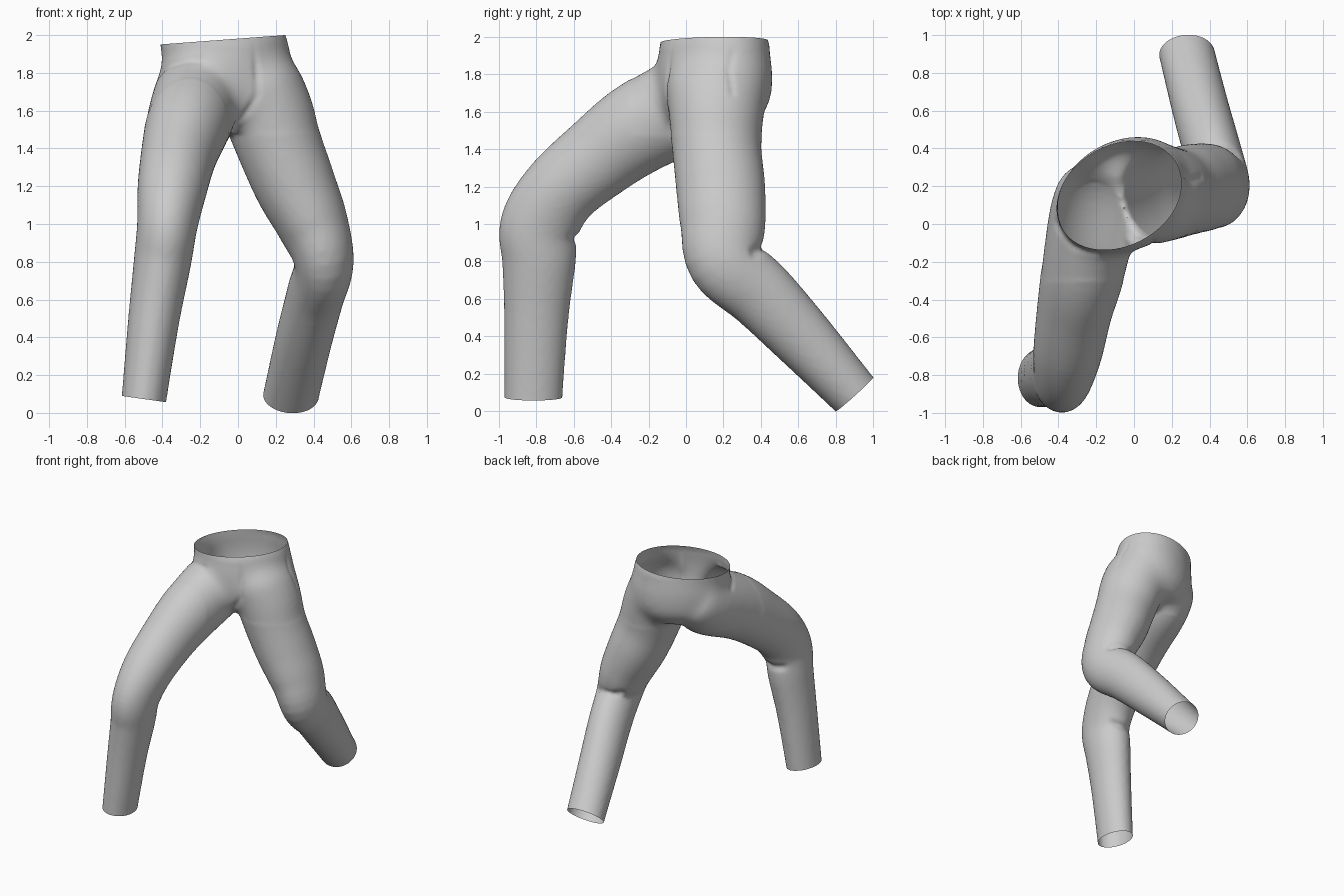
import bpy, bmesh, math
from mathutils import Vector

cube = bpy.data.objects.get("Cube")
if cube:
    bpy.data.objects.remove(cube, do_unlink=True)

SIDES = 40

# Stations: centre x, y, z, then half width across and half depth
PELVIS = [(-.09, .15, 2.08, .335, .245), (-.085, .15, 1.98, .347, .263),
          (-.07, .15, 1.9, .358, .28), (-.055, .15, 1.78, .375, .29),
          (-.03, .155, 1.64, .345, .278), (-.03, .16, 1.53, .22, .21)]
LEFT_LEG = [(.06, .16, 1.86, .19, .23), (.1, .165, 1.74, .235, .272),
            (.165, .162, 1.58, .24, .256), (.225, .165, 1.4, .226, .238),
            (.305, .185, 1.2, .215, .238), (.395, .197, 1.0, .19, .228),
            (.455, .21, .8, .158, .202), (.41, .4, .625, .152, .188),
            (.35, .62, .395, .15, .168), (.28, .9, .09, .147, .137),
            (.262, .975, .01, .147, .135)]
RIGHT_LEG = [(-.18, .19, 1.77, .22, .22), (-.215, .045, 1.665, .235, .258),
             (-.268, -.24, 1.52, .222, .247), (-.314, -.455, 1.365, .2, .224),
             (-.35, -.67, 1.18, .183, .208), (-.375, -.782, .99, .16, .212),
             (-.4, -.786, .8, .152, .197), (-.445, -.8, .5, .136, .172),
             (-.497, -.815, .08, .119, .155), (-.506, -.818, -.02, .118, .154)]


def resample(stations, steps=6):
    """Catmull-Rom interpolation through the stations."""
    rows = [Vector(s) for s in stations]
    rows = [rows[0] * 2 - rows[1]] + rows + [rows[-1] * 2 - rows[-2]]
    out = []
    for p, q, r, s in zip(rows, rows[1:], rows[2:], rows[3:]):
        for k in range(steps):
            t = k / steps
            out.append(.5 * (2 * q + (r - p) * t + (2 * p - 5 * q + 4 * r - s) * t * t
                             + (3 * q - p - 3 * r + s) * t ** 3))
    return out + [rows[-2]]


def loft(bm, stations, turn=0):
    """Closed tube of elliptical rings, square to the path."""
    rows = resample(stations)
    centres = [Vector(r[:3]) for r in rows]
    ref = Vector((math.cos(turn), math.sin(turn), 0))
    rings = []
    for i, row in enumerate(rows):
        along = (centres[min(i + 1, len(rows) - 1)] - centres[max(i - 1, 0)]).normalized()
        across = (ref - along * ref.dot(along)).normalized()
        depth = along.cross(across)
        ring = []
        for k in range(SIDES):
            a = math.tau * k / SIDES
            ring.append(bm.verts.new(centres[i] + across * math.cos(a) * row[3]
                                     + depth * math.sin(a) * row[4]))
        rings.append(ring)
    faces = [bm.faces.new(rings[0]), bm.faces.new(rings[-1])]
    for low, high in zip(rings, rings[1:]):
        for k in range(SIDES):
            n = (k + 1) % SIDES
            faces.append(bm.faces.new((low[k], low[n], high[n], high[k])))
    bmesh.ops.recalc_face_normals(bm, faces=faces)


def cut_opening(bm, point, normal, reach):
    """Trim the cloth beyond a plane, leaving an open hem."""
    point = Vector(point)
    faces = [f for f in bm.faces if (f.calc_center_median() - point).length < reach]
    geom = set(faces)
    for f in faces:
        geom.update(f.edges)
        geom.update(f.verts)
    bmesh.ops.bisect_plane(bm, geom=list(geom), plane_co=point,
                           plane_no=Vector(normal).normalized(), clear_outer=True)


def press_groove(bm, path, depth, width):
    """Press a soft crease into the cloth along a path."""
    bm.normal_update()
    path = [Vector(p) for p in path]
    moves = []
    for v in bm.verts:
        best = 9
        for a, b in zip(path, path[1:]):
            t = max(0, min(1, (v.co - a).dot(b - a) / (b - a).length_squared))
            best = min(best, (v.co - a.lerp(b, t)).length)
        if best < width * 3:
            moves.append((v, v.normal * depth * math.exp(-(best / width) ** 2)))
    for v, move in moves:
        v.co -= move


# Hips and legs fused into one skin
bm = bmesh.new()
loft(bm, PELVIS, math.radians(30))
loft(bm, LEFT_LEG)
loft(bm, RIGHT_LEG)
mesh = bpy.data.meshes.new("trousers")
bm.to_mesh(mesh)
bm.free()
trousers = bpy.data.objects.new("trousers", mesh)
bpy.context.collection.objects.link(trousers)
remesh = trousers.modifiers.new("fuse", 'REMESH')
remesh.mode = 'VOXEL'
remesh.voxel_size = .017
relax = trousers.modifiers.new("relax", 'SMOOTH')
relax.factor = .5
relax.iterations = 6
graph = bpy.context.evaluated_depsgraph_get()
skin = bpy.data.meshes.new_from_object(trousers.evaluated_get(graph))
trousers.modifiers.clear()
trousers.data = skin
bpy.data.meshes.remove(mesh)
skin.name = "trousers"

# Cloth drawn smoothly from the hips into the thighs
bm = bmesh.new()
bm.from_mesh(skin)
hips = [v for v in bm.verts if 1.48 < v.co.z < 1.93 and v.co.y > -.3]
for _ in range(28):
    bmesh.ops.smooth_vert(bm, verts=hips, factor=.5,
                          use_axis_x=True, use_axis_y=True, use_axis_z=True)

# Open waist and trouser hems
cut_opening(bm, (-.085, .15, 1.975), (-.075, 0, 1), .6)
cut_opening(bm, (.28, .9, .09), (-.05, .67, -.74), .3)
cut_opening(bm, (-.497, -.815, .073), (-.14, 0, -1), .3)

# Fly, hip folds and knee creases
press_groove(bm, [(.1, -.1, 2), (.1, -.1, 1.68), (.03, -.1, 1.56), (-.06, -.08, 1.48)], .01, .018)
press_groove(bm, [(-.42, 0, 1.8), (-.32, -.12, 1.85), (-.2, -.15, 1.86)], .01, .022)
press_groove(bm, [(.25, .25, 1.93), (.31, .23, 1.82), (.36, .25, 1.7)], .007, .016)
press_groove(bm, [(.33, .37, .88), (.46, .4, .86), (.56, .37, .85)], .018, .026)
press_groove(bm, [(-.5, -.6, .93), (-.38, -.58, .92), (-.25, -.6, .93)], .018, .024)
bm.to_mesh(skin)
bm.free()

# Cloth colour
cloth = bpy.data.materials.new("grey cloth")
cloth.use_nodes = True
colour = (.6, .6, .6, 1)
cloth.diffuse_color = colour
cloth.node_tree.nodes["Principled BSDF"].inputs["Base Color"].default_value = colour
skin.materials.clear()
skin.materials.append(cloth)

bpy.ops.object.select_all(action='DESELECT')
trousers.select_set(True)
bpy.context.view_layer.objects.active = trousers
bpy.ops.object.shade_smooth_by_angle(angle=math.radians(50))
